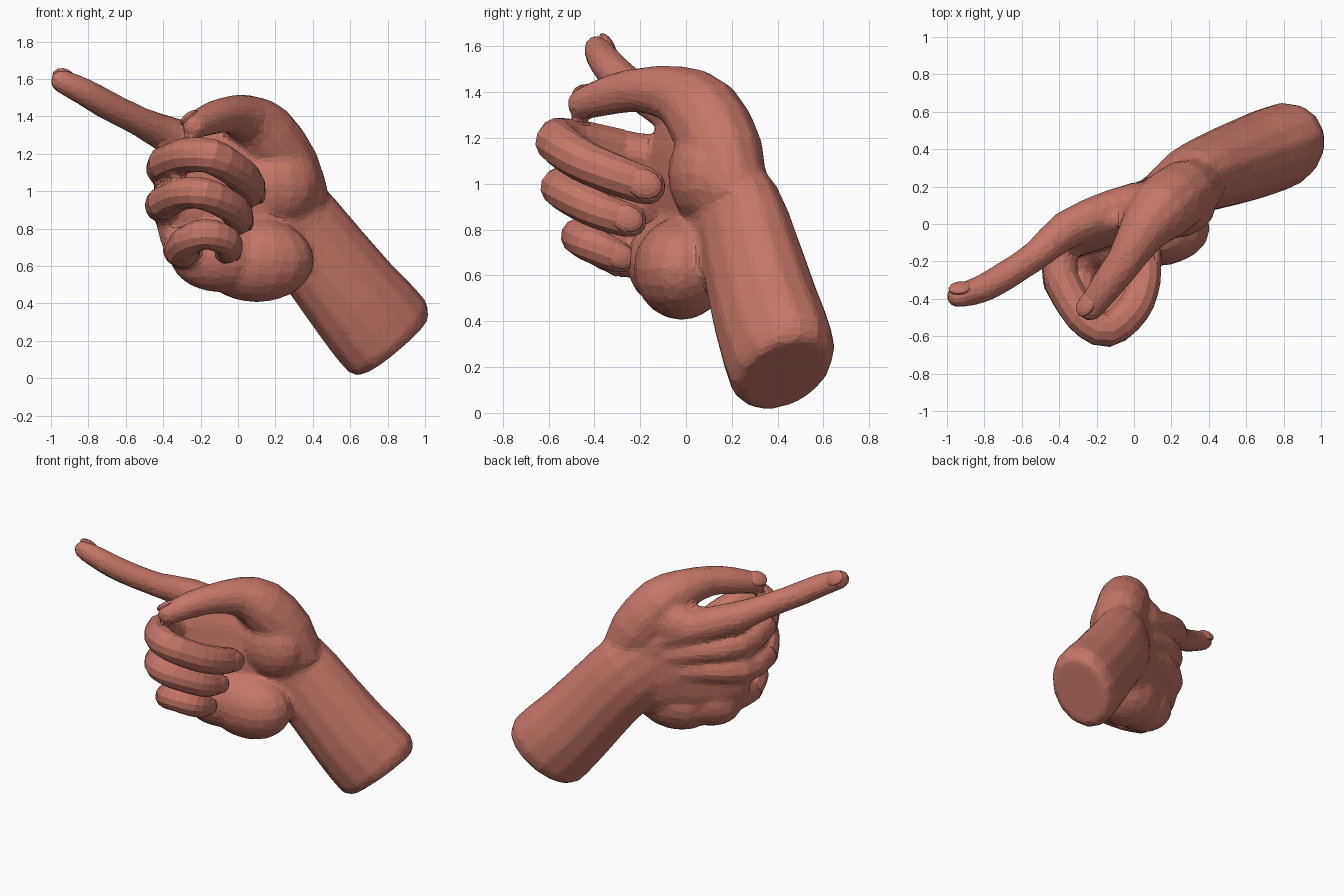
import bpy, bmesh, math
from mathutils import Vector, Matrix

if "Cube" in bpy.data.objects:
    bpy.data.objects.remove(bpy.data.objects["Cube"], do_unlink=True)

skin = bpy.data.materials.new("warm_clay_skin")
skin.use_nodes = True
COLOUR = (0.56, 0.18, 0.14, 1)
skin.diffuse_color = COLOUR
skin.node_tree.nodes["Principled BSDF"].inputs["Base Color"].default_value = COLOUR


def smooth_path(points, steps):
    """Catmull-Rom resampling of (x, y, z, wide, thick) stations."""
    ext = [points[0]] + points + [points[-1]]
    out = []
    for a, b, c, d in zip(ext, ext[1:], ext[2:], ext[3:]):
        for k in range(steps):
            t = k / steps
            out.append([0.5 * (2 * q + (r - p) * t + (2 * p - 5 * q + 4 * r - s) * t * t
                               + (3 * q - p - 3 * r + s) * t ** 3)
                        for p, q, r, s in zip(a, b, c, d)])
    return out + [list(points[-1])]


def loft(bm, stations, wide=(0, 0, 1), sides=10, steps=2, tip=True):
    """Sweep an elliptical section along the stations, with a rounded tip."""
    pts = [s if len(s) == 5 else (*s, s[3]) for s in stations]
    path = smooth_path(pts, steps)
    centres = [Vector(p[:3]) for p in path]
    tangents = [(centres[min(i + 1, len(path) - 1)] - centres[max(i - 1, 0)]).normalized()
                for i in range(len(path))]
    rings = [(c, t, p[3], p[4]) for c, t, p in zip(centres, tangents, path)]
    if tip:
        c, t, a, b = rings[-1]
        for deg in (35, 60, 80):
            s, k = math.sin(math.radians(deg)), math.cos(math.radians(deg))
            rings.append((c + t * min(a, b) * s, t, a * k, b * k))
    verts = []
    for c, t, a, b in rings:
        side = Vector(wide)
        side = (side - t * side.dot(t)).normalized()
        up = t.cross(side)
        angles = [2 * math.pi * (i + 0.5) / sides for i in range(sides)]
        verts.append([bm.verts.new(c + side * a * math.cos(u) + up * b * math.sin(u))
                      for u in angles])
    for r0, r1 in zip(verts, verts[1:]):
        for i in range(sides):
            j = (i + 1) % sides
            bm.faces.new((r0[i], r0[j], r1[j], r1[i]))
    bm.faces.new(verts[0][::-1])
    bm.faces.new(verts[-1])


def ball(bm, centre, radii, matrix=Matrix(), u=16, v=10):
    m = Matrix.Translation(centre) @ matrix @ Matrix.Diagonal((*radii, 1))
    bmesh.ops.create_uvsphere(bm, u_segments=u, v_segments=v, radius=1, matrix=m)


def finish(bm, name):
    bmesh.ops.recalc_face_normals(bm, faces=bm.faces)
    mesh = bpy.data.meshes.new(name)
    bm.to_mesh(mesh)
    bm.free()
    mesh.materials.append(skin)
    obj = bpy.data.objects.new(name, mesh)
    bpy.context.collection.objects.link(obj)
    return obj


def nail(name, stations, normal):
    """Curved nail sunk into the outer side of a fingertip."""
    tip, prev = Vector(stations[-1][:3]), Vector(stations[-2][:3])
    r = stations[-1][3]
    along = (tip - prev).normalized()
    n = Vector(normal)
    n = (n - along * n.dot(along)).normalized()
    rot = Matrix((along, n.cross(along), n)).transposed().to_4x4()
    bm = bmesh.new()
    ball(bm, tip + n * r * 0.74 - along * r * 0.15, (r, r * 0.78, r * 0.37), rot, 12, 8)
    finish(bm, name)


# Finger paths, knuckle to tip
index = [(0.12, 0.15, 1.08, 0.1), (-0.12, 0.07, 1.2, 0.115), (-0.36, -0.03, 1.295, 0.105),
         (-0.52, -0.165, 1.37, 0.082), (-0.7, -0.285, 1.46, 0.08),
         (-0.82, -0.35, 1.53, 0.076), (-0.94, -0.385, 1.587, 0.066)]
thumb = [(0.36, 0.21, 0.92, 0.14), (0.27, 0.17, 1.12, 0.175), (0.14, 0.07, 1.31, 0.175),
         (0.04, -0.05, 1.39, 0.13), (-0.05, -0.2, 1.41, 0.1),
         (-0.14, -0.32, 1.39, 0.09), (-0.23, -0.45, 1.35, 0.072)]
middle = [(-0.2, 0.07, 1.06, 0.085), (-0.37, -0.07, 1.1, 0.1), (-0.39, -0.3, 1.145, 0.098),
          (-0.28, -0.49, 1.19, 0.094), (-0.14, -0.565, 1.185, 0.094),
          (0, -0.45, 1.1, 0.092), (0.055, -0.3, 1.035, 0.09), (0.055, -0.175, 0.99, 0.084)]
ring = [(-0.2, 0.06, 0.92, 0.085), (-0.38, -0.08, 0.92, 0.1), (-0.4, -0.3, 0.935, 0.092),
        (-0.3, -0.475, 0.985, 0.086), (-0.18, -0.55, 0.985, 0.086),
        (-0.05, -0.46, 0.925, 0.085), (0, -0.36, 0.875, 0.082), (0, -0.25, 0.84, 0.076)]
little = [(-0.15, 0.03, 0.75, 0.085), (-0.29, -0.1, 0.71, 0.105), (-0.3, -0.27, 0.68, 0.095),
          (-0.27, -0.4, 0.735, 0.083), (-0.17, -0.465, 0.77, 0.082),
          (-0.07, -0.42, 0.74, 0.08), (-0.05, -0.34, 0.7, 0.076), (-0.06, -0.29, 0.68, 0.07)]
curled = (("middle_finger", middle, (0.12, 0.18, 0.97)), ("ring_finger", ring, (0.12, 0.17, 0.86)),
          ("little_finger", little, (0.12, 0.14, 0.75)))

# Hand body: forearm, palm, thumb, pointing finger and knuckles blended together
bm = bmesh.new()
loft(bm, [(0.84, 0.435, 0.17, 0.235, 0.185), (0.795, 0.42, 0.225, 0.295, 0.225),
          (0.62, 0.352, 0.43, 0.28, 0.225), (0.43, 0.285, 0.67, 0.265, 0.205),
          (0.28, 0.225, 0.84, 0.27, 0.18), (0.14, 0.14, 0.95, 0.26, 0.13)],
     wide=(0.62, 0.37, 0.69), sides=14, tip=False)
loft(bm, [(0.34, 0.22, 0.8, 0.27, 0.155), (0.1, 0.1, 0.9, 0.37, 0.15),
          (-0.15, 0.005, 0.95, 0.39, 0.13), (-0.35, -0.09, 0.95, 0.32, 0.1)],
     wide=(0.1, 0.05, 1), sides=16)
# Heel of the hand, thumb mound and thumb web
ball(bm, (0.1, -0.02, 0.63), (0.31, 0.21, 0.225))
ball(bm, (-0.1, -0.08, 0.66), (0.27, 0.18, 0.2))
ball(bm, (0.2, 0.1, 1.04), (0.24, 0.18, 0.23))
ball(bm, (0.08, 0.1, 1.19), (0.26, 0.13, 0.17))
loft(bm, index)
loft(bm, thumb, wide=(1, -0.5, 0.3), sides=12)
for name, path, tendon in curled:
    loft(bm, [(*tendon, 0.075)] + path[:4])
body = finish(bm, "hand_and_forearm")
mod = body.modifiers.new("blend", "REMESH")
mod.mode = "VOXEL"
mod.voxel_size = 0.018
mod = body.modifiers.new("soften", "SMOOTH")
mod.factor = 0.5
mod.iterations = 8
mod = body.modifiers.new("facets", "DECIMATE")
mod.ratio = 0.12

# Curled fingers
for name, path, tendon in curled:
    bm = bmesh.new()
    loft(bm, path[2:], wide=(0, 0.1, 1), sides=12, steps=3)
    finish(bm, name)

# Nails
nail("index_nail", index, (-0.1, 0.75, 0.6))
nail("thumb_nail", thumb, (-0.6, 0.2, 0.75))
for name, path, tendon in curled:
    nail(name.replace("finger", "nail"), path, (1, 0, 0.1))
